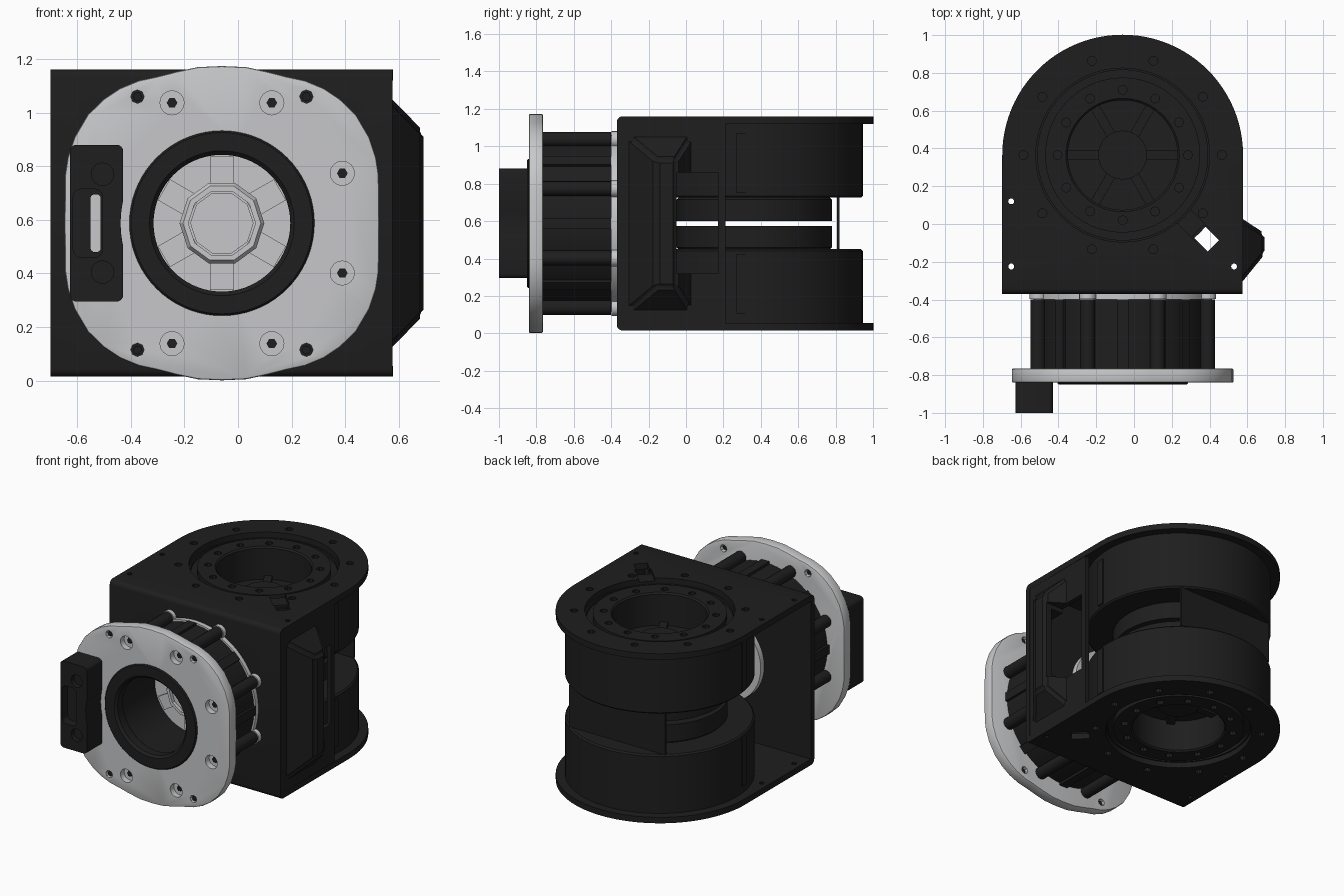
import bpy, bmesh, math
from math import sin, cos, pi, radians
from mathutils import Vector

cube = bpy.data.objects.get("Cube")
if cube:
    bpy.data.objects.remove(cube, do_unlink=True)


def material(name, rgb):
    m = bpy.data.materials.new(name)
    m.use_nodes = True
    m.diffuse_color = (*rgb, 1)
    m.node_tree.nodes["Principled BSDF"].inputs["Base Color"].default_value = (*rgb, 1)
    return m


BLACK = material("matte black", (0.013, 0.013, 0.013))
GREY = material("light grey metal", (0.57, 0.575, 0.585))

CX, CZ = -0.06, 0.5875      # motor axis (along y)
DY = 0.365                  # drum axis (along z)
PLACE = {"x": lambda p, h: (h, p[0], p[1]),
         "y": lambda p, h: (p[0], h, p[1]),
         "z": lambda p, h: (p[0], p[1], h)}
parts = []


def finish(name, bm, mat):
    bmesh.ops.recalc_face_normals(bm, faces=bm.faces)
    me = bpy.data.meshes.new(name)
    bm.to_mesh(me)
    bm.free()
    ob = bpy.data.objects.new(name, me)
    bpy.context.collection.objects.link(ob)
    me.materials.append(mat)
    parts.append(ob)
    return ob


def prisms(name, outlines, axis, a, b, mat=BLACK):
    """Extrude one or more 2D outlines along an axis from a to b."""
    bm = bmesh.new()
    for pts in outlines:
        lo = [bm.verts.new(PLACE[axis](p, a)) for p in pts]
        hi = [bm.verts.new(PLACE[axis](p, b)) for p in pts]
        bm.faces.new(lo)
        bm.faces.new(hi)
        for i in range(len(pts)):
            j = (i + 1) % len(pts)
            bm.faces.new((lo[i], lo[j], hi[j], hi[i]))
    return finish(name, bm, mat)


def lathe(name, profile, centre, axis, mat=BLACK, n=72):
    """Revolve a closed (radius, height) loop around an axis."""
    bm = bmesh.new()
    rings = []
    for k in range(n):
        t = 2 * pi * k / n
        rings.append([bm.verts.new(PLACE[axis]((centre[0] + r * cos(t), centre[1] + r * sin(t)), h))
                      for r, h in profile])
    for k in range(n):
        p, q = rings[k], rings[(k + 1) % n]
        for i in range(len(profile)):
            j = (i + 1) % len(profile)
            bm.faces.new((p[i], p[j], q[j], q[i]))
    return finish(name, bm, mat)


def circle(x, y, r, n=16):
    return [(x + r * cos(2 * pi * k / n), y + r * sin(2 * pi * k / n)) for k in range(n)]


def rect(x0, x1, y0, y1, c=0):
    if not c:
        return [(x0, y0), (x1, y0), (x1, y1), (x0, y1)]
    out = []
    for q, (x, y) in enumerate([(x1 - c, y1 - c), (x0 + c, y1 - c), (x0 + c, y0 + c), (x1 - c, y0 + c)]):
        out += [(x + c * cos(t), y + c * sin(t)) for t in [(q + s / 4) * pi / 2 for s in range(5)]]
    return out


def polar(n, r, start, centre):
    return [(centre[0] + r * cos(radians(start) + 2 * pi * k / n),
             centre[1] + r * sin(radians(start) + 2 * pi * k / n)) for k in range(n)]


def bar(centre, deg, r0, r1, w):
    """Rectangle outline running radially from a centre."""
    u = Vector((cos(radians(deg)), sin(radians(deg))))
    v, c = Vector((-u.y, u.x)) * w, Vector(centre)
    return [tuple(p) for p in (c + u * r0 - v, c + u * r1 - v, c + u * r1 + v, c + u * r0 + v)]


def boolean(ob, tool, op="DIFFERENCE"):
    tool.hide_render = True
    m = ob.modifiers.new("cut", "BOOLEAN")
    m.object, m.operation, m.solver = tool, op, "EXACT"
    bpy.context.view_layer.objects.active = ob
    bpy.ops.object.modifier_apply(modifier=m.name)
    parts.remove(tool)
    bpy.data.objects.remove(tool, do_unlink=True)


MOTOR, DRUM = (CX, CZ), (CX, DY)

# U-shaped bracket: folded sheet trimmed to an arched outline
u_outer = [(1.1, 0.015)] + [p for p in rect(-0.37, 1.1, 0.015, 1.16, 0.03) if p[0] < 0][::-1] + [(1.1, 1.16)]
u_inner = [(1.1, 1.12), (-0.335, 1.12), (-0.335, 0.055), (1.1, 0.055)]
bracket = prisms("bracket", [u_outer + u_inner], "x", -0.8, 0.8)
arch = [(-0.70, -0.5), (0.575, -0.5)] + [(CX + 0.6375 * cos(pi * k / 48), DY + 0.637 * sin(pi * k / 48))
                                         for k in range(49)]
boolean(bracket, prisms("arch_tool", [arch], "z", -0.5, 2), "INTERSECT")
boolean(bracket, prisms("drum_opening", [circle(*DRUM, 0.46, 72)], "z", -0.5, 2))
boolean(bracket, prisms("motor_opening", [circle(*MOTOR, 0.29, 48)], "y", -0.6, -0.2))
bolts = [circle(*p, 0.024, 10) for p in polar(10, 0.525, 0, DRUM)]
bolts += [circle(x, y, 0.016, 10) for x, y in [(-0.65, 0.12), (-0.65, -0.225), (0.53, -0.225)]]
boolean(bracket, prisms("plate_holes", bolts, "z", -0.5, 2))
boolean(bracket, prisms("cable_slot", [bar(DRUM, -45, 0.565, 0.68, 0.042)], "z", -0.5, 2))
boolean(bracket, prisms("cable_channel", [bar(DRUM, -45, 0.44, 0.6, 0.05)], "z", 1.14, 2))

# Side wall and its tapered cable cover
side_wall = prisms("side_wall", [rect(-0.345, 0.21, 0.05, 1.125)], "x", 0.545, 0.575)
bm = bmesh.new()
base = [bm.verts.new((0.57, y, z)) for y, z in rect(-0.31, 0.03, 0.12, 1.055)]
cap = [bm.verts.new((0.692, y, z)) for y, z in rect(-0.16, -0.05, 0.245, 0.93)]
bm.faces.new(base)
bm.faces.new(cap)
for i in range(4):
    bm.faces.new((base[i], base[i - 1], cap[i - 1], cap[i]))
bmesh.ops.bevel(bm, geom=[e for e in bm.edges if e.verts[0] in cap or e.verts[1] in cap],
                offset=0.02, segments=3, affect="EDGES")
cover = finish("cable_cover", bm, BLACK)
for ob in (side_wall, cover):
    boolean(ob, prisms("window", [rect(-0.05, 0.17, 0.32, 0.86)], "x", 0.4, 0.8))
    boolean(ob, prisms("cover_hollow", [rect(-0.22, -0.04, 0.35, 0.83)], "x", 0.4, 0.635))

# Two hollow drums, mirrored about the middle height
drum_profile = [(0.415, 0.60), (0.415, 0.715), (0.405, 0.725), (0.57, 0.725), (0.58, 0.735), (0.58, 1.122),
                (0.45, 1.122), (0.45, 1.10), (0.41, 1.10), (0.41, 1.14), (0.30, 1.14), (0.29, 1.13), (0.29, 0.60)]
for label, flip in (("upper", False), ("lower", True)):
    def h(z):
        return 2 * CZ - z if flip else z
    drum = lathe(label + "_drum", [(r, h(z)) for r, z in drum_profile], DRUM, "z", n=96)
    boolean(drum, prisms("inner_holes", [circle(*p, 0.024, 8) for p in polar(12, 0.345, 0, DRUM)],
                         "z", h(1.11), h(1.3)))
    prisms(label + "_drum_floor", [circle(*DRUM, 0.295, 48)], "z", h(0.88), h(0.92))
    prisms(label + "_hub", [circle(*DRUM, 0.13, 24)], "z", h(0.91), h(0.98))
    prisms(label + "_spokes", [bar(DRUM, 60 * k, 0.12, 0.292, 0.025) for k in range(6)], "z", h(0.91), h(0.945))
    for s in (-1, 1):
        prisms(label + "_drum_strip", [rect(CX + s * 0.54, CX + s * 0.586, 0.27, 0.32)], "z", h(0.75), h(1.07))

# Thin guard plate bridging the drums at the back
prisms("guard_plate", [rect(CX - 0.36, CX + 0.36, 0.808, 0.822)], "z", 0.45, 0.73)

# Motor housing with bolt bosses, and its pale gasket
bosses = polar(8, 0.486, 22.5, MOTOR)
lathe("motor_housing", [(0.29, -0.77), (0.46, -0.77), (0.46, -0.40), (0.29, -0.40)], MOTOR, "y")
prisms("housing_bosses", [circle(*p, 0.04) for p in bosses], "y", -0.77, -0.40)
prisms("housing_ribs", [bar(MOTOR, 45 * k, 0.44, 0.475, 0.03) for k in range(8)], "y", -0.77, -0.40)
lathe("gasket", [(0.30, -0.40), (0.472, -0.40), (0.472, -0.369), (0.30, -0.369)], MOTOR, "y", GREY)
prisms("gasket_lobes", [circle(*p, 0.045) for p in bosses], "y", -0.398, -0.369, GREY)

# Flange: wavy rounded square mirrored from one quadrant
quad = [(0.587, 0), (0.585, 0.18), (0.575, 0.245), (0.55, 0.32), (0.50, 0.405), (0.44, 0.463), (0.38, 0.503),
        (0.31, 0.532), (0.24, 0.547), (0.17, 0.565), (0.09, 0.582), (0, 0.586)]
half = quad + [(-x, z) for x, z in quad[-2::-1]]
loop = half + [(x, -z) for x, z in half[-2:0:-1]]
flange = prisms("flange", [[(CX + x, CZ + z) for x, z in loop]], "y", -0.84, -0.765, GREY)
bevel = flange.modifiers.new("edge", "BEVEL")
bevel.width, bevel.segments, bevel.limit_method, bevel.angle_limit = 0.008, 2, "ANGLE", radians(60)
bpy.context.view_layer.objects.active = flange
bpy.ops.object.modifier_apply(modifier=bevel.name)
boolean(flange, prisms("flange_bore", [circle(*MOTOR, 0.32, 64)], "y", -1, -0.5))
boolean(flange, prisms("screw_recesses", [circle(*p, 0.045) for p in bosses], "y", -1, -0.80))
small = [(CX + sx * 0.315, CZ + sz * 0.472) for sx in (-1, 1) for sz in (-1, 1)]
boolean(flange, prisms("small_holes", [circle(*p, 0.025, 8) for p in small], "y", -1, -0.6))
prisms("flange_screws", [circle(*p, 0.02, 6) for p in bosses], "y", -0.805, -0.797)
prisms("small_screws", [circle(*p, 0.017, 6) for p in small], "y", -0.83, -0.78)

# Dark mouth ring and bore
lathe("mouth_ring", [(0.255, -0.835), (0.27, -0.85), (0.338, -0.85), (0.345, -0.843), (0.345, -0.835), (0.318, -0.83),
                     (0.318, -0.76), (0.30, -0.75), (0.30, -0.40), (0.275, -0.40), (0.275, -0.75), (0.255, -0.78)],
      MOTOR, "y")

# Pale drive disc with faceted hub and petals
prisms("drive_disc", [circle(*MOTOR, 0.288, 48)], "y", -0.41, -0.30, GREY)
prisms("drive_petals", [bar(MOTOR, 30 + 60 * k, 0.12, 0.25, 0.045) for k in range(6)], "y", -0.425, -0.405, GREY)
lathe("drive_hub", [(0.125, -0.47), (0.145, -0.47), (0.158, -0.45), (0.158, -0.40), (0.125, -0.40)],
      MOTOR, "y", GREY, 10)
prisms("drive_core", [circle(*MOTOR, 0.118, 10)], "y", -0.455, -0.40, GREY)

# Grip block on the flange, hollowed around the mouth ring
grip = prisms("grip_block", [rect(-0.627, -0.428, 0.295, 0.88, 0.025)], "y", -1.0, -0.838)
boolean(grip, prisms("grip_curve", [circle(*MOTOR, 0.378, 64)], "y", -1.2, -0.5))
boolean(grip, prisms("grip_recess", [rect(-0.615, -0.505, 0.46, 0.715, 0.03)], "y", -1.2, -0.94))
boolean(grip, prisms("grip_slot", [rect(-0.55, -0.512, 0.48, 0.695, 0.015)], "y", -1.2, -0.7))
boolean(grip, prisms("grip_screw_holes", [circle(-0.505, z, 0.042) for z in (0.405, 0.77)], "y", -1.2, -0.97))

# Smooth shading with sharp edges kept
bpy.ops.object.select_all(action="DESELECT")
for ob in parts:
    ob.select_set(True)
bpy.context.view_layer.objects.active = parts[0]
bpy.ops.object.shade_smooth_by_angle(angle=radians(30))
